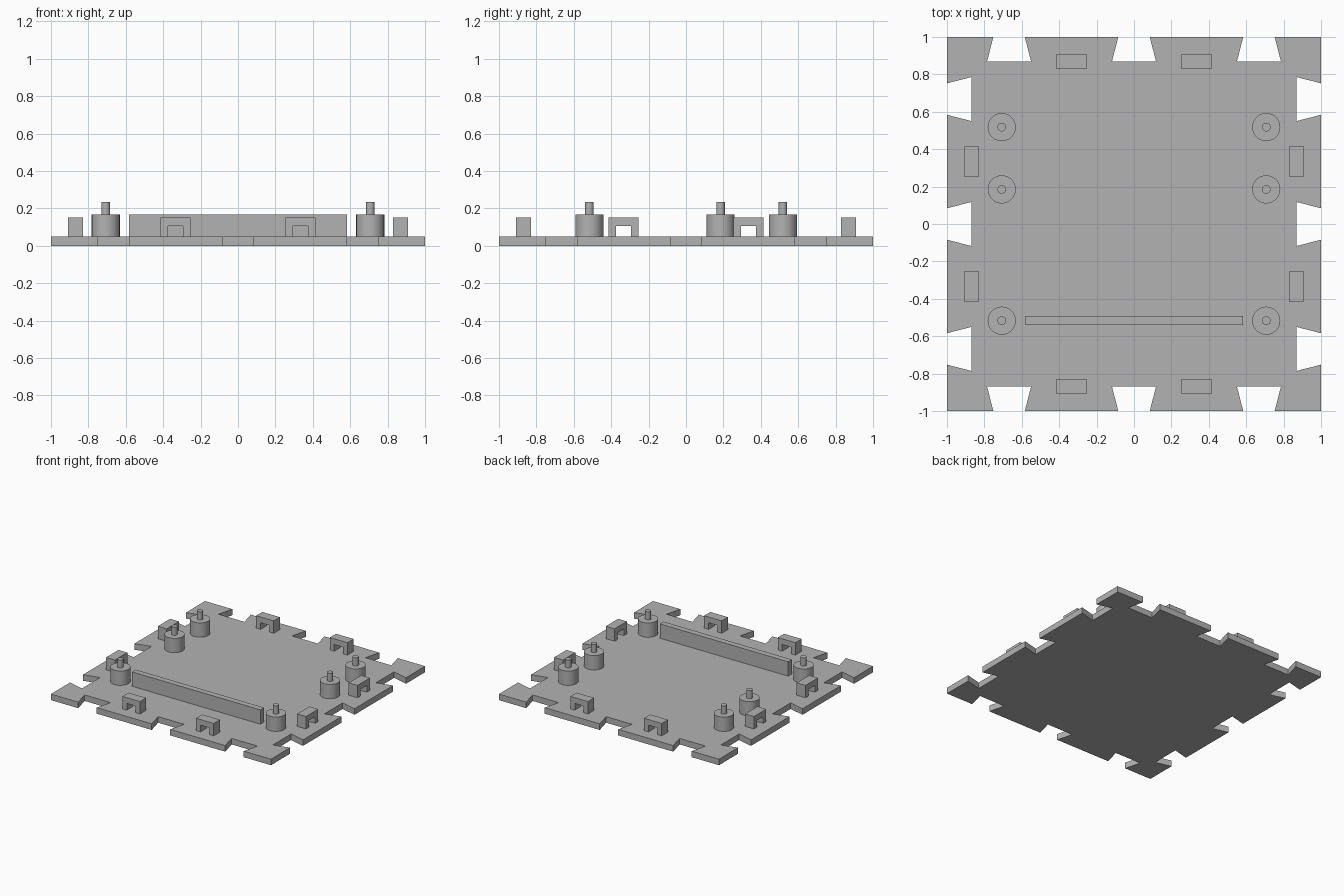
import bpy
import bmesh
import math
from mathutils import Matrix, Vector

if "Cube" in bpy.data.objects:
    bpy.data.objects.remove(bpy.data.objects["Cube"])

grey = bpy.data.materials.new("plain grey")
grey.use_nodes = True
grey.diffuse_color = (0.45, 0.45, 0.45, 1)
grey.node_tree.nodes["Principled BSDF"].inputs["Base Color"].default_value = grey.diffuse_color

PLATE_TOP = 0.05


def finish(name, bm):
    """Turn a bmesh into a grey object."""
    bmesh.ops.recalc_face_normals(bm, faces=bm.faces)
    mesh = bpy.data.meshes.new(name)
    bm.to_mesh(mesh)
    bm.free()
    mesh.materials.append(grey)
    obj = bpy.data.objects.new(name, mesh)
    bpy.context.collection.objects.link(obj)
    return obj


def prism(name, outline, depth, matrix=Matrix()):
    """Extrude a flat outline along its local z, then place it."""
    bm = bmesh.new()
    base = bm.faces.new([bm.verts.new((x, y, 0)) for x, y in outline])
    lid = bmesh.ops.extrude_face_region(bm, geom=[base], use_keep_orig=True)["geom"]
    verts = [v for v in lid if isinstance(v, bmesh.types.BMVert)]
    bmesh.ops.translate(bm, vec=(0, 0, depth), verts=verts)
    bm.transform(matrix)
    finish(name, bm)


# Base plate: one edge with three dovetail notches, turned to all four sides
edge = [(-1, -1)]
for centre in (-0.668, 0, 0.668):
    edge += [(centre - 0.084, -1), (centre - 0.118, -0.868),
             (centre + 0.118, -0.868), (centre + 0.084, -1)]
outline = []
for turn in range(4):
    spin = Matrix.Rotation(turn * math.pi / 2, 2)
    outline += [spin @ Vector(point) for point in edge]
prism("base_plate", outline, PLATE_TOP)

# Arched clips: two along every side
arch = [(-0.08, 0), (-0.08, 0.102), (0.08, 0.102), (0.08, 0),
        (0.04, 0), (0.04, 0.055), (-0.04, 0.055), (-0.04, 0)]
upright = Matrix.Rotation(math.pi / 2, 4, "X")
for turn, side in enumerate(("front", "left", "back", "right")):
    for number, offset in enumerate((-0.335, 0.335), 1):
        place = (Matrix.Rotation(turn * math.pi / 2, 4, "Z")
                 @ Matrix.Translation((offset, -0.828, PLATE_TOP)) @ upright)
        prism(f"{side}_clip_{number}", arch, 0.08, place)


# Stepped posts: a wide barrel with a thin pin
def cylinder(name, x, y, radius, bottom, top):
    bm = bmesh.new()
    bmesh.ops.create_cone(bm, cap_ends=True, segments=48, radius1=radius, radius2=radius,
                          depth=top - bottom,
                          matrix=Matrix.Translation((x, y, (bottom + top) / 2)))
    obj = finish(name, bm)
    bpy.ops.object.select_all(action="DESELECT")
    obj.select_set(True)
    bpy.context.view_layer.objects.active = obj
    bpy.ops.object.shade_smooth_by_angle(angle=math.radians(30))


for side, x in (("left", 0.707), ("right", -0.707)):
    for row, y in (("front", -0.517), ("middle", 0.185), ("back", 0.518)):
        cylinder(f"{row}_{side}_post", x, y, 0.075, PLATE_TOP, 0.168)
        cylinder(f"{row}_{side}_pin", x, y, 0.023, 0.168, 0.235)

# Long upright rail between the front posts
rail = [(-0.583, -0.541), (0.583, -0.541), (0.583, -0.493), (-0.583, -0.493)]
prism("cross_rail", rail, 0.168 - PLATE_TOP, Matrix.Translation((0, 0, PLATE_TOP)))
